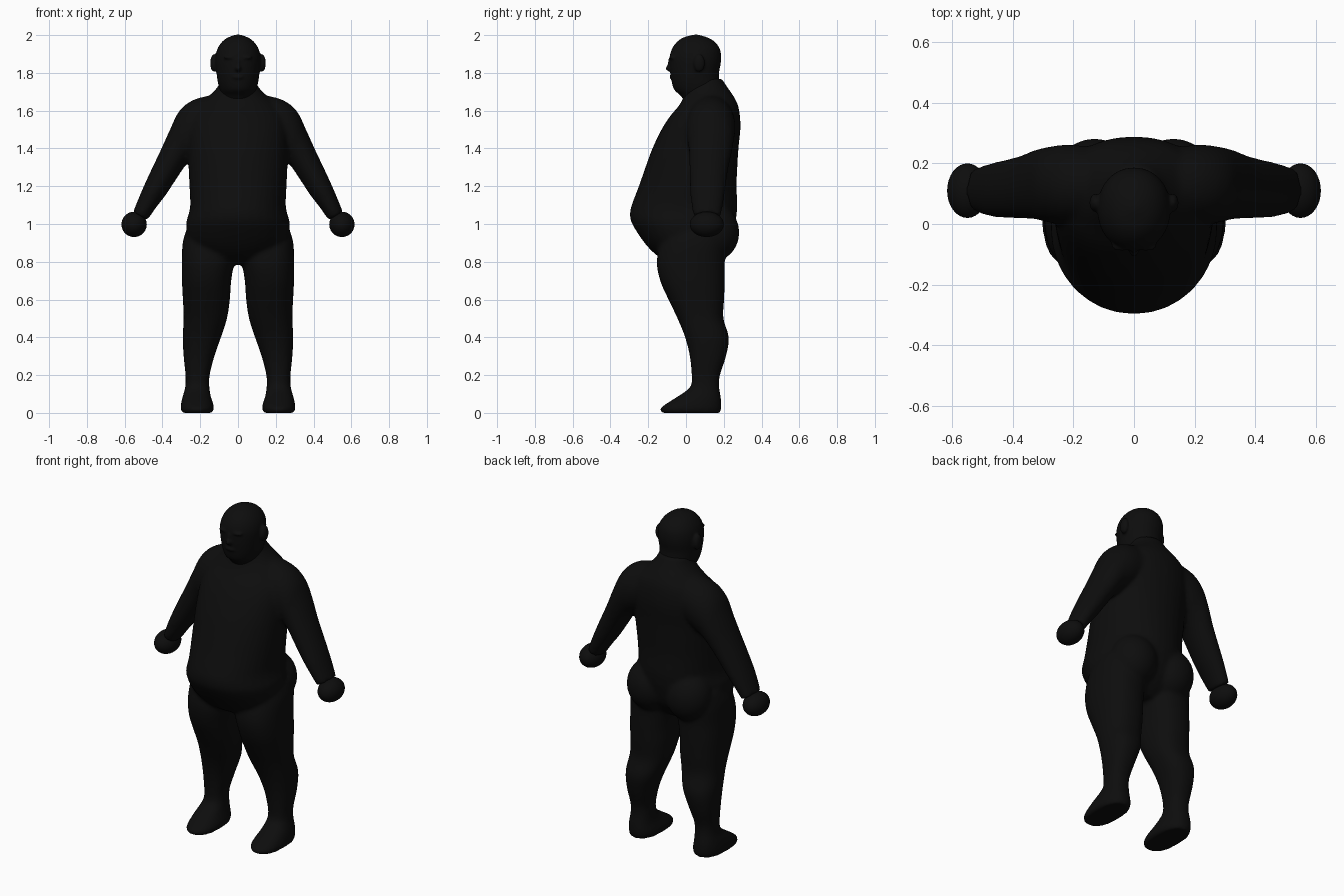
import bpy, bmesh, math
from mathutils import Vector, Matrix

if "Cube" in bpy.data.objects:
    bpy.data.objects.remove(bpy.data.objects["Cube"])

skin = bpy.data.materials.new("near_black")
skin.diffuse_color = (0.004, 0.004, 0.004, 1)
skin.use_nodes = True
skin.node_tree.nodes["Principled BSDF"].inputs["Base Color"].default_value = skin.diffuse_color


def smooth_rings(rings, steps=4):
    """Catmull-Rom interpolation between the given cross-sections."""
    out = []
    for i in range(len(rings) - 1):
        a, b, c, d = (rings[max(i - 1, 0)], rings[i], rings[i + 1],
                      rings[min(i + 2, len(rings) - 1)])
        for s in range(steps):
            t = s / steps
            out.append([0.5 * (2 * q + (r - p) * t + (2 * p - 5 * q + 4 * r - w) * t * t
                               + (3 * q - p - 3 * r + w) * t ** 3)
                        for p, q, r, w in zip(a, b, c, d)])
    return out + [rings[-1]]


def loft(bm, rings, power=2.0, side=1, n=32):
    """Ring = (xa, za, xb, zb, y0, y1): two opposite rim points and a depth range."""
    loops = []
    for xa, za, xb, zb, y0, y1 in smooth_rings(rings):
        loop = []
        for k in range(n):
            ang = 2 * math.pi * k / n
            c, s = math.cos(ang), math.sin(ang)
            c = math.copysign(abs(c) ** (2 / power), c)
            s = math.copysign(abs(s) ** (2 / power), s)
            loop.append(bm.verts.new((side * ((xa + xb) / 2 + c * (xb - xa) / 2),
                                      (y0 + y1) / 2 + s * (y1 - y0) / 2,
                                      (za + zb) / 2 + c * (zb - za) / 2)))
        loops.append(loop)
    for a, b in zip(loops, loops[1:]):
        for k in range(n):
            bm.faces.new((a[k], a[(k + 1) % n], b[(k + 1) % n], b[k]))
    bm.faces.new(loops[0][::-1])
    bm.faces.new(loops[-1])


def level(z, x0, x1, y0, y1):
    return (x0, z, x1, z, y0, y1)


def blob(bm, centre, radii):
    bmesh.ops.create_uvsphere(bm, u_segments=32, v_segments=20, radius=1,
                              matrix=Matrix.Translation(Vector(centre)) @ Matrix.Diagonal((*radii, 1)))


def finish(name, bm, voxel=None, smoothing=6):
    bmesh.ops.recalc_face_normals(bm, faces=bm.faces)
    for f in bm.faces:
        f.smooth = True
    mesh = bpy.data.meshes.new(name)
    bm.to_mesh(mesh)
    bm.free()
    mesh.materials.append(skin)
    ob = bpy.data.objects.new(name, mesh)
    bpy.context.collection.objects.link(ob)
    if voxel:
        r = ob.modifiers.new("fuse", 'REMESH')
        r.mode, r.voxel_size, r.use_smooth_shade = 'VOXEL', voxel, True
        s = ob.modifiers.new("soften", 'SMOOTH')
        s.factor, s.iterations = 0.5, smoothing


# Body: torso, arms, buttocks and legs fused into one skin
body = bmesh.new()
torso = [(0.785, .09, -.07, .13), (0.83, .19, -.15, .18), (0.9, .26, -.22, .23),
         (1.0, .275, -.285, .26), (1.05, .262, -.297, .268), (1.1, .253, -.288, .272),
         (1.2, .257, -.25, .268), (1.3, .262, -.215, .272), (1.4, .265, -.178, .278),
         (1.5, .265, -.13, .288), (1.57, .25, -.085, .286), (1.63, .21, -.035, .275),
         (1.68, .15, -.01, .25), (1.73, .105, 0, .215), (1.77, .09, .01, .19)]
loft(body, [level(z, -w, w, a, b) for z, w, a, b in torso], 2.1)
arm = [(.10, 1.69, .10, 1.42, .02, .25), (.23, 1.66, .20, 1.37, .0, .262),
       (.31, 1.60, .25, 1.335, .005, .255), (.36, 1.50, .285, 1.30, .015, .245),
       (.41, 1.39, .335, 1.225, .018, .225), (.46, 1.285, .385, 1.15, .02, .212),
       (.51, 1.175, .435, 1.085, .025, .20), (.555, 1.065, .48, 1.02, .04, .185)]
leg = [level(*r) for r in (
    (.98, .03, .27, -.10, .22), (.9, .01, .293, -.135, .215), (.8, .02, .297, -.155, .205),
    (.7, .036, .297, -.137, .205), (.6, .043, .292, -.093, .202), (.5, .058, .288, -.045, .198),
    (.4, .09, .293, -.005, .227), (.3, .125, .288, .02, .212), (.2, .15, .278, .03, .18),
    (.15, .152, .278, .028, .175), (.12, .15, .283, .005, .178), (.08, .142, .295, -.055, .185),
    (.045, .13, .302, -.11, .188), (.02, .127, .304, -.14, .187), (.0, .135, .297, -.128, .18))]
for side in (-1, 1):
    loft(body, arm, 2.0, side)
    loft(body, leg, 2.35, side)
    blob(body, (side * .13, .15, .955), (.135, .132, .15))
finish("body", body, 0.012, 6)

# Head with neck, nose, brow, lips and ears
head = bmesh.new()
skull = [(1.64, .085, .0, .2), (1.68, .088, -.03, .195), (1.71, .097, -.062, .19),
         (1.75, .107, -.075, .178), (1.8, .114, -.083, .175), (1.85, .12, -.087, .184),
         (1.89, .119, -.086, .186), (1.93, .108, -.073, .178), (1.965, .084, -.047, .152),
         (1.988, .052, -.012, .112), (2.002, .012, .04, .065)]
loft(head, [level(z, -w, w, a, b) for z, w, a, b in skull], 2.1)
blob(head, (0, -.083, 1.825), (.017, .025, .018))
blob(head, (0, -.078, 1.85), (.011, .02, .035))
blob(head, (0, -.072, 1.778), (.034, .016, .012))
for side in (-1, 1):
    blob(head, (side * .042, -.07, 1.882), (.036, .02, .01))
    blob(head, (side * .128, .07, 1.852), (.019, .03, .047))
finish("head", head, 0.007, 3)

# Round fists
for side, name in ((-1, "hand_right"), (1, "hand_left")):
    hand = bmesh.new()
    blob(hand, (side * .55, .11, .998), (.067, .09, .067))
    finish(name, hand)
